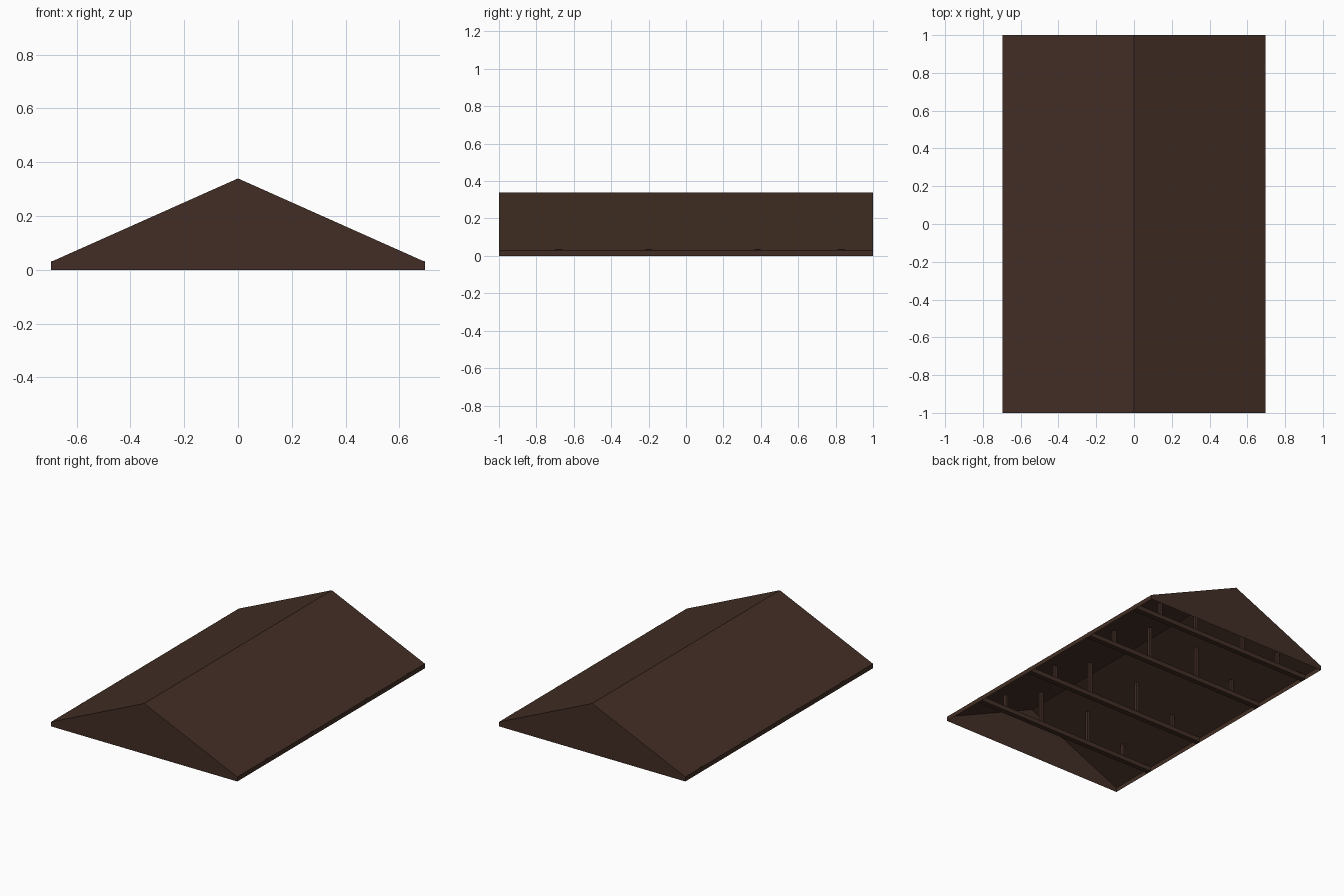
import bpy, bmesh

if "Cube" in bpy.data.objects:
    bpy.data.objects.remove(bpy.data.objects["Cube"])

HALF_W, HALF_L = 0.695, 1.0
EAVE, RIDGE = 0.03, 0.34


def material(name, rgb):
    m = bpy.data.materials.new(name)
    m.diffuse_color = (*rgb, 1)
    m.use_nodes = True
    m.node_tree.nodes["Principled BSDF"].inputs["Base Color"].default_value = m.diffuse_color
    return m


brown = material("dark brown wood", (0.055, 0.027, 0.018))


def finish(bm, name):
    me = bpy.data.meshes.new(name)
    bm.to_mesh(me)
    bm.free()
    me.materials.append(brown)
    ob = bpy.data.objects.new(name, me)
    bpy.context.collection.objects.link(ob)
    return ob


def box(name, x0, x1, y0, y1, z0, z1):
    bm = bmesh.new()
    bmesh.ops.create_cube(bm, size=1)
    for v in bm.verts:
        v.co = (x1 if v.co.x > 0 else x0,
                y1 if v.co.y > 0 else y0,
                z1 if v.co.z > 0 else z0)
    return finish(bm, name)


# Roof shell: slopes, eave boards and gable ends, open underneath
profile = [(-HALF_W, 0), (HALF_W, 0), (HALF_W, EAVE), (0, RIDGE), (-HALF_W, EAVE)]
bm = bmesh.new()
front = [bm.verts.new((x, -HALF_L, z)) for x, z in profile]
back = [bm.verts.new((x, HALF_L, z)) for x, z in profile]
bm.faces.new(front)
bm.faces.new(back[::-1])
for i in range(1, 5):
    j = (i + 1) % 5
    bm.faces.new((front[j], front[i], back[i], back[j]))
finish(bm, "roof_shell")

# Tie beams across the roof, each with four posts up to the slopes
for n, y in enumerate((-0.68, -0.2, 0.38, 0.83), 1):
    box(f"tie_beam_{n}", -HALF_W + 0.002, HALF_W - 0.002,
        y - 0.017, y + 0.017, 0.001, 0.033)
    for k, x in enumerate((-0.48, -0.19, 0.19, 0.48), 1):
        outer = abs(x) + 0.01
        top = RIDGE - (RIDGE - EAVE) * outer / HALF_W
        box(f"post_{n}_{k}", x - 0.01, x + 0.01, y - 0.01, y + 0.01, 0.03, top)
